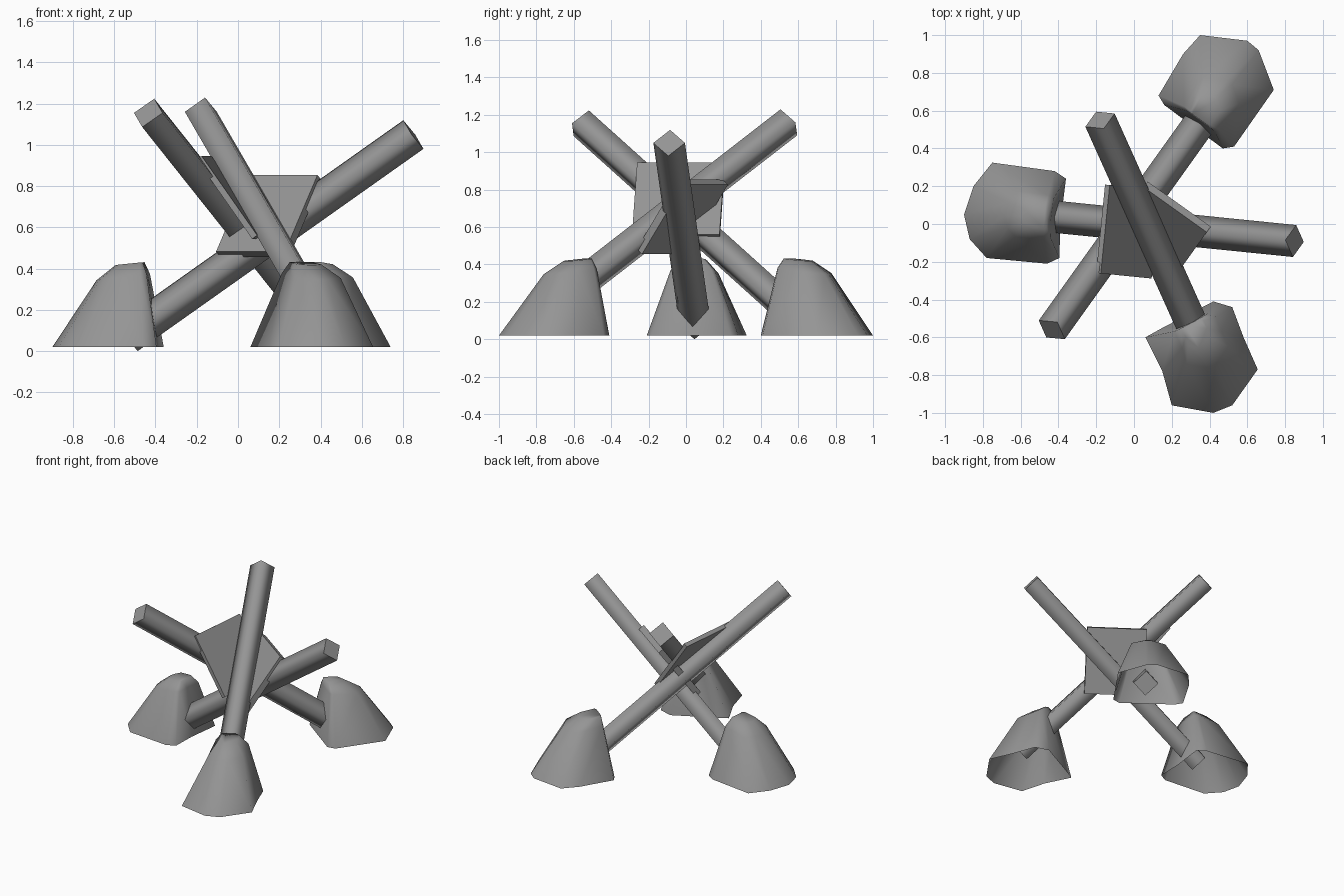
import bpy, bmesh
from mathutils import Vector, Matrix

if "Cube" in bpy.data.objects:
    bpy.data.objects.remove(bpy.data.objects["Cube"], do_unlink=True)

# One plain grey for everything
GREY = (0.3, 0.3, 0.3, 1.0)
mat = bpy.data.materials.new("plain_grey")
mat.use_nodes = True
mat.diffuse_color = GREY
bsdf = mat.node_tree.nodes["Principled BSDF"]
bsdf.inputs["Base Color"].default_value = GREY
bsdf.inputs["Roughness"].default_value = 0.8


def finish(name, bm):
    mesh = bpy.data.meshes.new(name)
    bm.to_mesh(mesh)
    bm.free()
    mesh.materials.append(mat)
    obj = bpy.data.objects.new(name, mesh)
    bpy.context.collection.objects.link(obj)
    return obj


def beam_frame(axis, centre):
    """Matrix whose columns are level side, tilted up and beam axis."""
    axis = axis.normalized()
    side = axis.cross(Vector((0, 0, 1))).normalized()
    up = side.cross(axis)
    m = Matrix((side, up, axis)).transposed().to_4x4()
    m.translation = centre
    return m


def beam(name, top, bottom, radius=0.085):
    """Square bar standing on its edge, soft sides and flat ends."""
    top, bottom = Vector(top), Vector(bottom)
    bm = bmesh.new()
    bmesh.ops.create_cone(bm, cap_ends=True, segments=4, radius1=radius,
                          radius2=radius, depth=(top - bottom).length)
    for f in bm.faces:
        f.smooth = abs(f.normal.z) < 0.5
    bm.transform(beam_frame(top - bottom, (top + bottom) / 2))
    finish(name, bm)
    return top - bottom


def plate(name, centre, axis, width, height, thick):
    """Thin board set square across a beam."""
    bm = bmesh.new()
    bmesh.ops.create_cube(bm, size=1)
    bm.transform(Matrix.Diagonal((width, height, thick, 1)))
    bm.transform(beam_frame(axis, Vector(centre)))
    finish(name, bm)


def foot(name, outline, shoulder, crown):
    """Hollow lumpy foot, open below: outline shrinks onto shoulder and crown."""
    base = [Vector((x, y, 0.02)) for x, y in outline]
    mid = sum(base, Vector()) / len(base)
    inward = Vector((-mid.x, -mid.y, 0)).normalized()
    bm = bmesh.new()
    rings = [[bm.verts.new(p) for p in base]]
    for (x, y, z), scale, tilt in ((shoulder, 0.48, 0.12), (crown, 0.26, 0.1)):
        ring = []
        for p in base:
            off = (p - mid) * scale
            off.z = tilt * off.dot(inward)
            ring.append(bm.verts.new(Vector((x, y, z)) + off))
        rings.append(ring)
    n = len(base)
    for low, high in zip(rings, rings[1:]):
        for i in range(n):
            j = (i + 1) % n
            bm.faces.new((low[i], low[j], high[j], high[i]))
    bm.faces.new(rings[-1])
    bmesh.ops.recalc_face_normals(bm, faces=bm.faces[:])
    for f in bm.faces:
        f.smooth = True
    finish(name, bm)


# Three crossing beams
side_axis = beam("side_beam", (0.85, -0.09, 1.05), (-0.535, 0.05, 0.07))
rear_axis = beam("rear_beam", (-0.435, -0.56, 1.155), (0.38, 0.58, 0.13))
beam("front_beam", (-0.18, 0.55, 1.16), (0.40, -0.74, 0.16))

# Boards at the crossing
plate("side_board", (-0.03, -0.04, 0.745), side_axis, 0.47, 0.47, 0.03)
plate("rear_board", (0.15, -0.02, 0.655), rear_axis, 0.41, 0.46, 0.045)

# Feet
foot("side_foot",
     [(-.9, .05), (-.85, .2), (-.75, .325), (-.42, .28), (-.36, .24),
      (-.39, 0), (-.395, -.18), (-.46, -.21), (-.78, -.18), (-.87, -.08)],
     (-0.55, 0.04, 0.36), (-0.52, 0.04, 0.425))
foot("rear_foot",
     [(.13, .68), (.16, .63), (.47, .4), (.53, .41), (.74, .71),
      (.66, .92), (.6, .97), (.35, 1), (.26, .9)],
     (0.41, 0.65, 0.365), (0.38, 0.61, 0.425))
foot("front_foot",
     [(.06, -.6), (.15, -.55), (.42, -.41), (.52, -.44), (.58, -.6),
      (.655, -.77), (.52, -.96), (.42, -1), (.2, -.96), (.15, -.78)],
     (0.36, -0.62, 0.365), (0.33, -0.58, 0.425))
